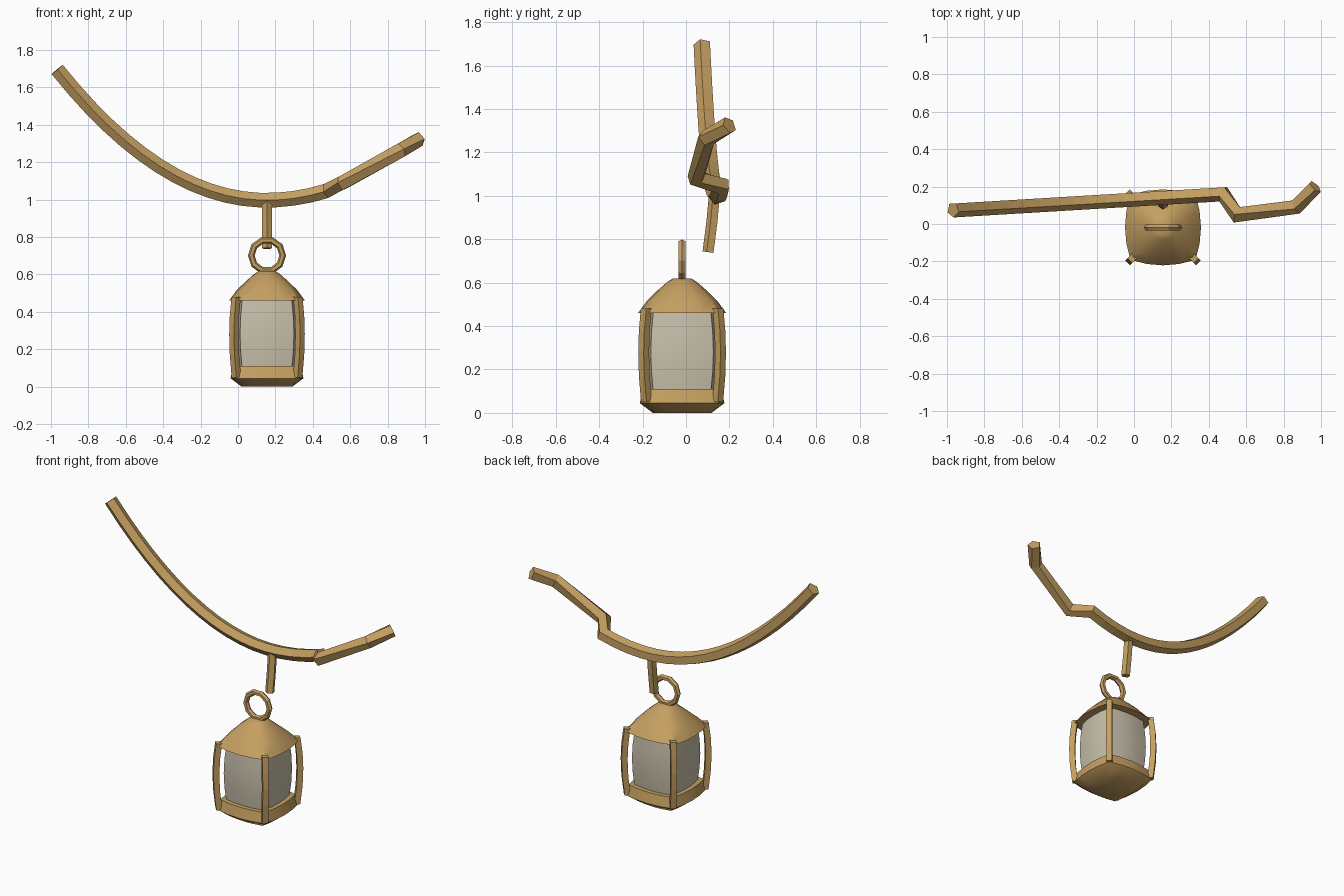
import bpy, bmesh, math
from mathutils import Vector

if "Cube" in bpy.data.objects:
    bpy.data.objects.remove(bpy.data.objects["Cube"])

CX, CY = 0.155, -0.018   # lantern axis


def material(name, rgb):
    m = bpy.data.materials.new(name)
    m.diffuse_color = (*rgb, 1)
    m.use_nodes = True
    m.node_tree.nodes["Principled BSDF"].inputs["Base Color"].default_value = m.diffuse_color
    return m


BRASS = material("brass", (0.56, 0.35, 0.12))
GLASS = material("frosted_glass", (0.58, 0.53, 0.41))


def loft(name, rings, mat, smooth=None):
    """Skin a list of equal closed rings and cap both ends."""
    bm = bmesh.new()
    loops = [[bm.verts.new(p) for p in r] for r in rings]
    n = len(loops[0])
    for a, b in zip(loops, loops[1:]):
        for i in range(n):
            j = (i + 1) % n
            bm.faces.new((a[i], a[j], b[j], b[i]))
    bm.faces.new(loops[0])
    bm.faces.new(loops[-1])
    bmesh.ops.recalc_face_normals(bm, faces=bm.faces)
    mesh = bpy.data.meshes.new(name)
    bm.to_mesh(mesh)
    bm.free()
    mesh.materials.append(mat)
    ob = bpy.data.objects.new(name, mesh)
    bpy.context.collection.objects.link(ob)
    if smooth:
        bpy.ops.object.select_all(action='DESELECT')
        ob.select_set(True)
        bpy.context.view_layer.objects.active = ob
        bpy.ops.object.shade_smooth_by_angle(angle=math.radians(smooth))
    return ob


def sweep(name, path, radius, sides, ref, mat):
    """Flat-sided tube with mitred joints; one edge faces the front."""
    pts = [Vector(p) for p in path]
    dirs = [(b - a).normalized() for a, b in zip(pts, pts[1:])]
    rings = []
    for i, p in enumerate(pts):
        d = dirs[max(i - 1, 0)]
        nrm = (d + dirs[min(i, len(dirs) - 1)]).normalized()
        side = ref.cross(d).normalized()
        up = d.cross(side)
        ring = []
        for k in range(sides):
            a = math.tau * k / sides
            o = (-side * math.cos(a) + up * math.sin(a)) * radius
            ring.append(p + o - d * (o.dot(nrm) / d.dot(nrm)))
        rings.append(ring)
    return loft(name, rings, mat)


def bulged_square(z, mid, corner, steps=4):
    """Square ring with outward-bowed sides around the lantern axis."""
    ring = []
    for q in range(4):
        c, s = math.cos(q * math.pi / 2), math.sin(q * math.pi / 2)
        for k in range(steps):
            t = -1 + 2 * k / steps
            x, y = mid - (mid - corner) * t * t, corner * t
            ring.append((CX + x * c - y * s, CY + x * s + y * c, z))
    return ring


def body(name, levels, mat):
    return loft(name, [bulged_square(*l) for l in levels], mat, smooth=40)


# Sagging cable, kinked sideways at its right end
def sag(x):
    return 0.997 + (0.56 if x < 0.15 else 0.48) * (x - 0.15) ** 2


cable = []
for i in range(17):
    x = -0.967 + (0.475 + 0.967) * i / 16
    cable.append((x, 0.076 + 0.06 * (x + 0.967), sag(x)))
cable += [(0.555, 0.048, 1.085), (0.87, 0.095, 1.265), (0.968, 0.2, 1.325)]
sweep("cable", cable, 0.041, 5, Vector((0, 0, 1)), BRASS)

# Short hanger under the cable
sweep("hanger", [(CX, 0.132, 0.99), (CX, 0.122, 0.88), (CX, 0.104, 0.74)],
      0.028, 5, Vector((1, 0, 0)), BRASS)

# Carrying ring
bpy.ops.mesh.primitive_torus_add(
    major_segments=10, minor_segments=6, major_radius=0.084, minor_radius=0.018,
    location=(CX, CY, 0.702), rotation=(math.pi / 2, 0, 0))
ring = bpy.context.object
ring.name = "carrying_ring"
ring.data.materials.append(BRASS)

# Roof, glass and base: (height, half width at side middle, at corner)
body("roof", [(0.46, 0.203, 0.174), (0.515, 0.163, 0.132), (0.565, 0.112, 0.086),
              (0.605, 0.066, 0.048), (0.62, 0.04, 0.028)], BRASS)
body("glass", [(0.09, 0.149, 0.132), (0.19, 0.159, 0.141), (0.28, 0.162, 0.144),
               (0.37, 0.159, 0.141), (0.47, 0.149, 0.132)], GLASS)
body("base", [(0.0, 0.135, 0.12), (0.045, 0.195, 0.17), (0.11, 0.18, 0.158)], BRASS)

# Four bowed corner posts
for sx in (-1, 1):
    for sy in (-1, 1):
        rings = []
        for z, off in ((0.05, 0.164), (0.17, 0.174), (0.28, 0.177),
                       (0.38, 0.174), (0.48, 0.165)):
            x, y = CX + sx * off, CY + sy * off
            h = 0.025
            rings.append([(x + h, y, z), (x, y + h, z), (x - h, y, z), (x, y - h, z)])
        side = ("left", "right")[sx > 0]
        depth = ("front", "back")[sy > 0]
        loft(f"post_{depth}_{side}", rings, BRASS)
